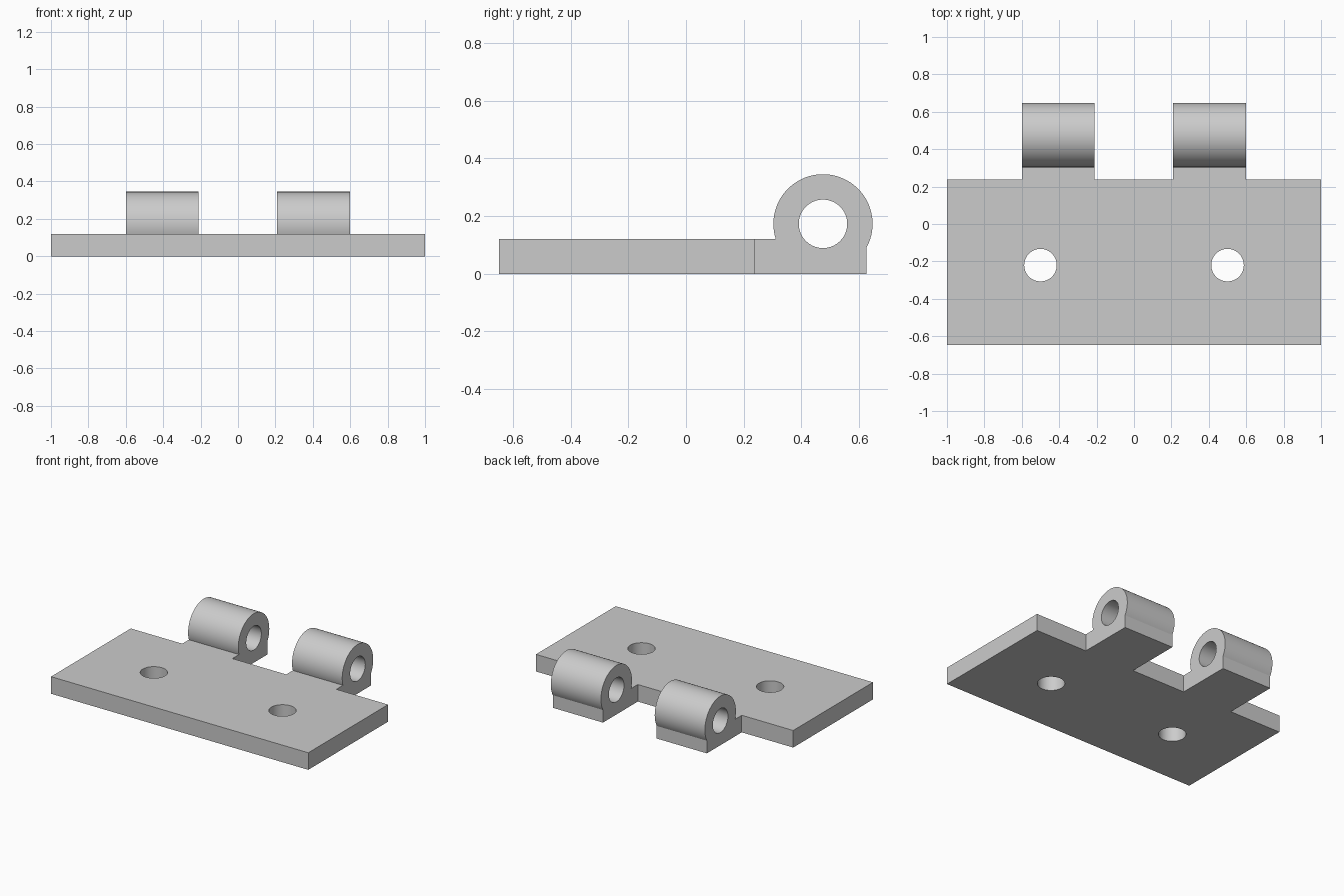
import bpy, bmesh, math
from mathutils import Vector

cube = bpy.data.objects.get("Cube")
if cube:
    bpy.data.objects.remove(cube, do_unlink=True)

# Plain grey metal
grey = bpy.data.materials.new("grey metal")
grey.use_nodes = True
colour = (0.6, 0.6, 0.6, 1)
grey.diffuse_color = colour
grey.node_tree.nodes["Principled BSDF"].inputs["Base Color"].default_value = colour

THICK = 0.12
PLATE_BACK = 0.238
AXIS_Y, AXIS_Z = 0.475, 0.173
OUTER, INNER = 0.172, 0.084
TAB_BACK = 0.625


def prism(name, points, sweep):
    """Extrude a closed outline along the sweep vector."""
    bm = bmesh.new()
    face = bm.faces.new([bm.verts.new(p) for p in points])
    top = bmesh.ops.extrude_face_region(bm, geom=[face], use_keep_orig=True)["geom"]
    bmesh.ops.translate(bm, vec=sweep,
                        verts=[g for g in top if isinstance(g, bmesh.types.BMVert)])
    bmesh.ops.recalc_face_normals(bm, faces=bm.faces)
    mesh = bpy.data.meshes.new(name)
    bm.to_mesh(mesh)
    bm.free()
    mesh.materials.append(grey)
    obj = bpy.data.objects.new(name, mesh)
    bpy.context.collection.objects.link(obj)
    return obj


def arc(radius, start, end, steps):
    return [(radius * math.cos(start + (end - start) * i / steps),
             radius * math.sin(start + (end - start) * i / steps))
            for i in range(steps + 1)]


def combine(target, tool, operation):
    """Apply a boolean and discard the tool object."""
    bpy.context.view_layer.objects.active = target
    mod = target.modifiers.new(operation.lower(), "BOOLEAN")
    mod.operation, mod.solver, mod.object = operation, "EXACT", tool
    bpy.ops.object.modifier_apply(modifier=mod.name)
    bpy.data.objects.remove(tool, do_unlink=True)


# Flat leaf plate
leaf = prism("hinge_leaf", [(-1, -0.648, 0), (1, -0.648, 0),
                            (1, PLATE_BACK, 0), (-1, PLATE_BACK, 0)],
             Vector((0, 0, THICK)))

# Knuckle outline: flat tab running into a round barrel
start = -math.acos((TAB_BACK - AXIS_Y) / OUTER)
end = math.pi + math.asin((AXIS_Z - THICK) / OUTER)
barrel = [(AXIS_Y + y, AXIS_Z + z) for y, z in arc(OUTER, start, end, 64)]
front = PLATE_BACK - 0.1
outline = [(front, 0), (TAB_BACK, 0)] + barrel + [(front, THICK)]

for side, left_edge in (("right", -0.6), ("left", 0.208)):
    knuckle = prism(side + "_knuckle", [(left_edge, y, z) for y, z in outline],
                    Vector((0.39, 0, 0)))
    # Pin bore
    bore = [(left_edge - 0.1, AXIS_Y + y, AXIS_Z + z)
            for y, z in arc(INNER, 0, math.tau, 64)[:-1]]
    combine(knuckle, prism("pin_bore", bore, Vector((0.6, 0, 0))), "DIFFERENCE")
    combine(leaf, knuckle, "UNION")

# Screw holes
for x in (-0.5, 0.5):
    hole = [(x + dx, -0.22 + dy, -0.1) for dx, dy in arc(0.087, 0, math.tau, 64)[:-1]]
    combine(leaf, prism("screw_hole", hole, Vector((0, 0, 0.4))), "DIFFERENCE")

# Smooth round walls, sharp corners
bpy.ops.object.select_all(action="DESELECT")
leaf.select_set(True)
bpy.context.view_layer.objects.active = leaf
bpy.ops.object.shade_smooth_by_angle(angle=math.radians(25))
